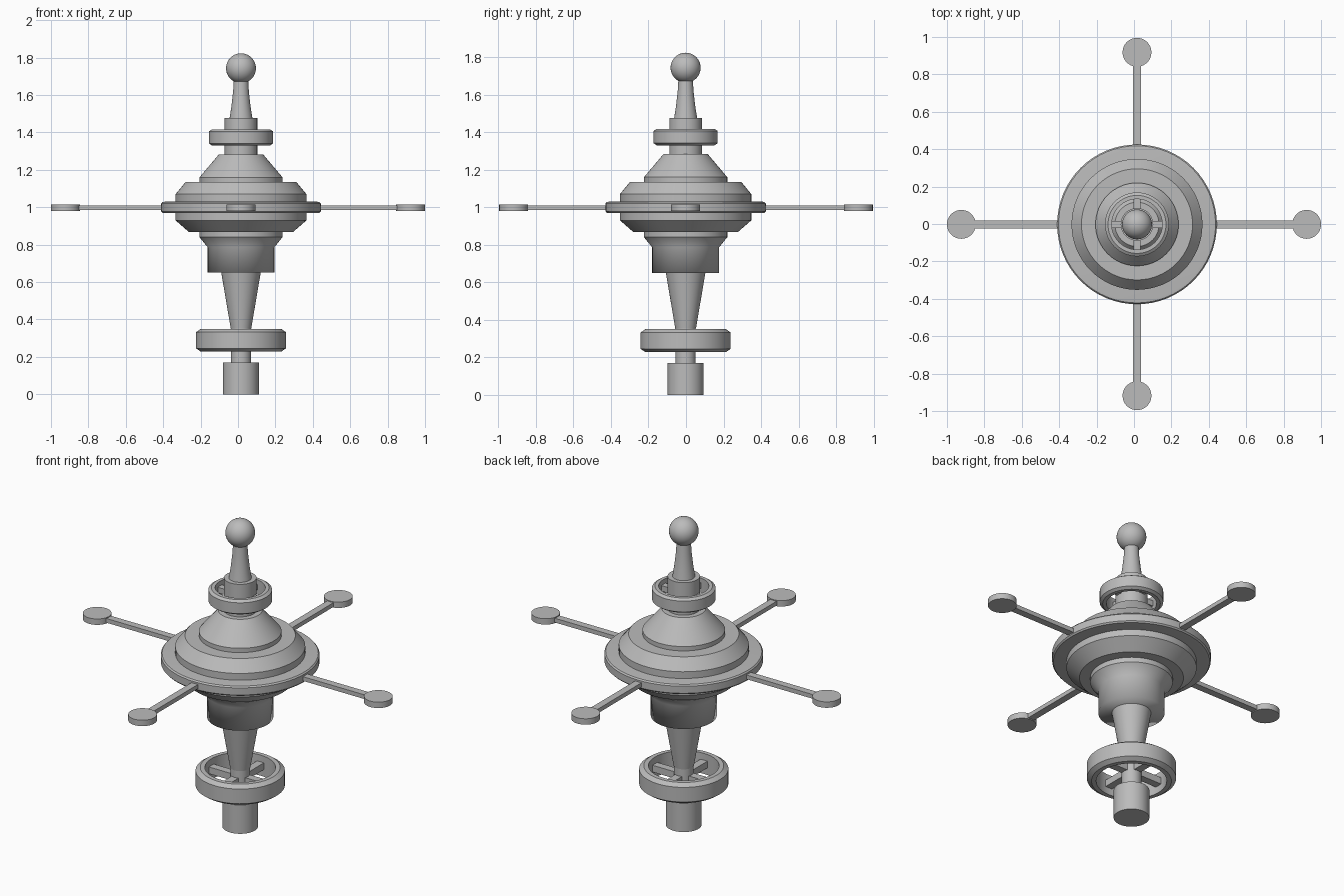
import bpy, bmesh, math

if "Cube" in bpy.data.objects:
    bpy.data.objects.remove(bpy.data.objects["Cube"])

AXIS = (0.016, -0.002)      # position of the central spindle
SEG = 64

grey = bpy.data.materials.new("plain grey")
grey.diffuse_color = (0.5, 0.5, 0.5, 1)
grey.use_nodes = True
grey.node_tree.nodes["Principled BSDF"].inputs["Base Color"].default_value = grey.diffuse_color


def finish(bm, name, angle=30, loc=(0, 0)):
    bmesh.ops.recalc_face_normals(bm, faces=bm.faces[:])
    mesh = bpy.data.meshes.new(name)
    bm.to_mesh(mesh)
    bm.free()
    mesh.materials.append(grey)
    ob = bpy.data.objects.new(name, mesh)
    ob.location = (loc[0], loc[1], 0)
    bpy.context.collection.objects.link(ob)
    bpy.ops.object.select_all(action='DESELECT')
    ob.select_set(True)
    bpy.context.view_layer.objects.active = ob
    bpy.ops.object.shade_smooth_by_angle(angle=math.radians(angle))
    return ob


def lathe(name, profile, loc=AXIS, closed=False, angle=30):
    """Spin (radius, z) points about z; open profiles get end caps."""
    bm = bmesh.new()
    rings = [[bm.verts.new((r * math.cos(2 * math.pi * i / SEG),
                            r * math.sin(2 * math.pi * i / SEG), z))
              for i in range(SEG)] for r, z in profile]
    pairs = list(zip(rings, rings[1:]))
    if closed:
        pairs.append((rings[-1], rings[0]))
    else:
        bm.faces.new(rings[0])
        bm.faces.new(rings[-1])
    for a, b in pairs:
        for i in range(SEG):
            j = (i + 1) % SEG
            bm.faces.new((a[i], a[j], b[j], b[i]))
    return finish(bm, name, angle, loc)


def box(name, x0, x1, y0, y1, z0, z1):
    bm = bmesh.new()
    bmesh.ops.create_cube(bm, size=1)
    for v in bm.verts:
        v.co = ((x0, x1)[v.co.x > 0], (y0, y1)[v.co.y > 0], (z0, z1)[v.co.z > 0])
    return finish(bm, name)


def spoked_ring(name, r_out, r_in, z0, z1, bevel, spoke_w, spoke_z):
    """Bevelled ring held to the spindle by a cross of two bars."""
    lathe(name, [(r_in, z0), (r_out - bevel, z0), (r_out, z0 + bevel * 0.7),
                 (r_out, z1 - bevel * 0.7), (r_out - bevel, z1), (r_in, z1)], closed=True)
    x, y = AXIS
    h, r = spoke_w / 2, r_in + 0.01
    box(name + "_spoke_x", x - r, x + r, y - h, y + h, *spoke_z)
    box(name + "_spoke_y", x - h, x + h, y - r, y + r, *spoke_z)


# Lower spindle
lathe("bottom_cylinder", [(0.096, 0), (0.096, 0.17)])
lathe("lower_shaft", [(0.053, 0.16), (0.053, 0.36)])
lathe("tapered_column", [(0.055, 0.353), (0.107, 0.66)])
spoked_ring("lower_ring", 0.24, 0.19, 0.228, 0.35, 0.025, 0.045, (0.27, 0.31))

# Main hull: softly shaded cup, stepped underside, rim disc, stepped top
lathe("lower_cup", [(0.178, 0.65), (0.178, 0.786), (0.222, 0.84)], angle=100)
lathe("lower_collar", [(0.222, 0.84), (0.222, 0.88)])
lathe("hull_underside", [(0.28, 0.869), (0.35, 0.93), (0.35, 0.98)])
lathe("rim_disc", [(0.405, 0.968), (0.42, 0.97), (0.427, 0.978),
                   (0.427, 1.02), (0.42, 1.028), (0.405, 1.03)])
lathe("hull_top", [(0.35, 1.02), (0.35, 1.07), (0.297, 1.134)])
lathe("upper_dome", [(0.222, 1.13), (0.222, 1.16), (0.118, 1.283)])

# Upper spindle
lathe("upper_collar", [(0.087, 1.27), (0.087, 1.476)])
spoked_ring("upper_ring", 0.171, 0.135, 1.33, 1.417, 0.016, 0.038, (1.357, 1.39))
lathe("mast", [(0.062, 1.47), (0.051, 1.54), (0.042, 1.62), (0.038, 1.69)])

# Ball on top of the mast
bm = bmesh.new()
bmesh.ops.create_uvsphere(bm, u_segments=48, v_segments=24, radius=0.08)
bmesh.ops.translate(bm, verts=bm.verts[:], vec=(0, 0, 1.743))
finish(bm, "top_ball", 60, AXIS)

# Four docking arms with round end pads
REACH, HALF = 0.923, 0.021
for s, side in ((-1, "minus"), (1, "plus")):
    a, b = sorted((s * 0.38, s * REACH))
    x, y = AXIS
    box("arm_x_" + side, a, b, y - HALF, y + HALF, 0.985, 1.01)
    box("arm_y_" + side, x - HALF, x + HALF, a, b, 0.985, 1.01)
    pad = [(0.077, 0.98), (0.077, 1.015)]
    lathe("pad_x_" + side, pad, loc=(s * REACH, y))
    lathe("pad_y_" + side, pad, loc=(x, s * (REACH - 0.005)))
